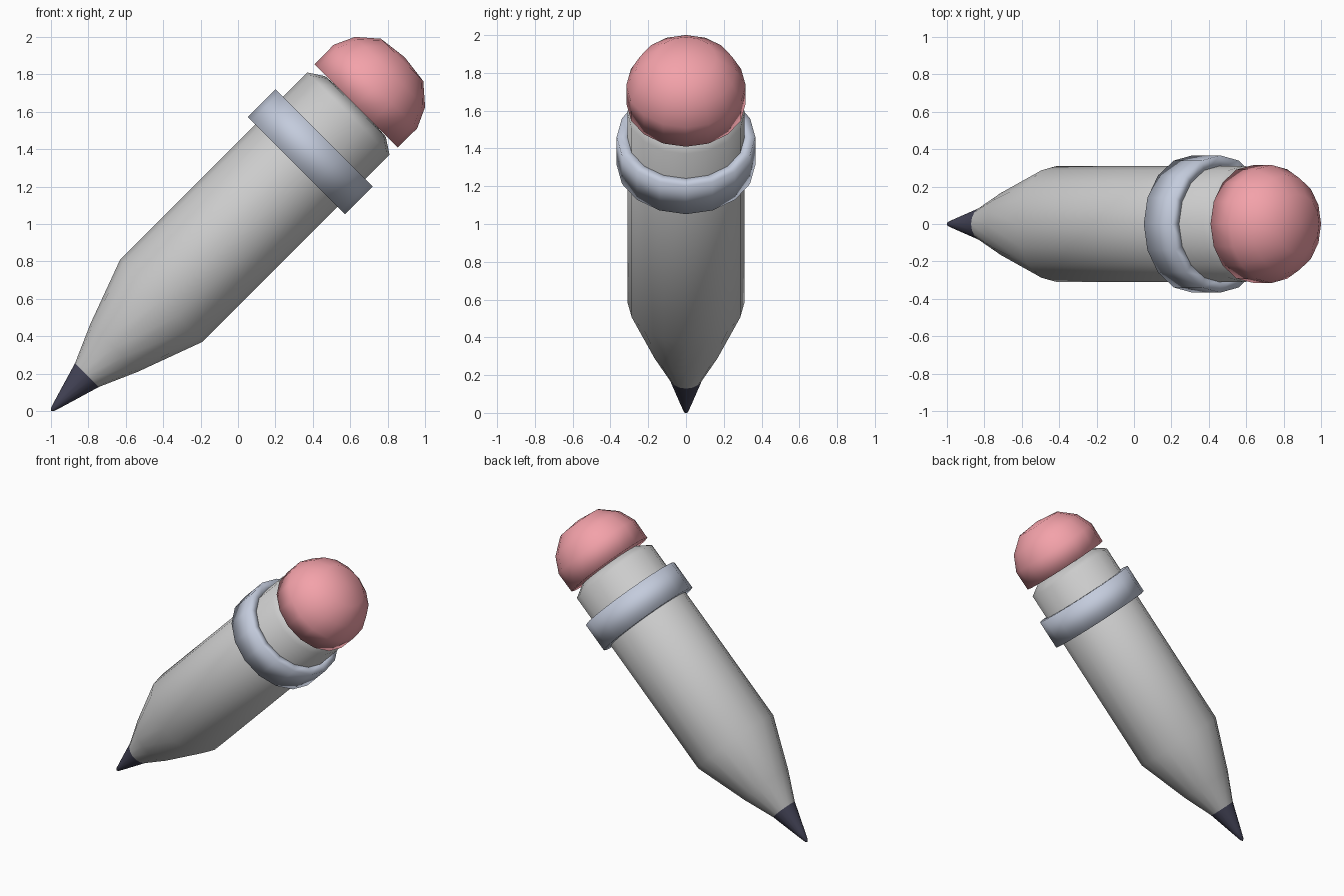
import bpy, bmesh
from math import pi, cos, sin
from mathutils import Matrix

if "Cube" in bpy.data.objects:
    bpy.data.objects.remove(bpy.data.objects["Cube"])

SIDES = 16
# Pencil axis: starts at the tip and leans 45 degrees towards +x
LEAN = Matrix.Translation((-1, 0, 0)) @ Matrix.Rotation(pi / 4, 4, 'Y')


def lathe(name, profile, color=None):
    """Revolve (radius, distance from tip) points around the pencil axis."""
    bm = bmesh.new()
    rings = []
    for r, d in profile:
        if r == 0:
            rings.append([bm.verts.new((0, 0, d))] * SIDES)
        else:
            rings.append([bm.verts.new((r * cos(2 * pi * i / SIDES),
                                        r * sin(2 * pi * i / SIDES), d))
                          for i in range(SIDES)])
    for a, b in zip(rings, rings[1:]):
        for i in range(SIDES):
            j = (i + 1) % SIDES
            bm.faces.new(list(dict.fromkeys((a[i], a[j], b[j], b[i]))))
    bmesh.ops.recalc_face_normals(bm, faces=bm.faces)
    for f in bm.faces:
        f.smooth = True
    bm.transform(LEAN)
    mesh = bpy.data.meshes.new(name)
    bm.to_mesh(mesh)
    bm.free()
    if color:
        mat = bpy.data.materials.new(name + "_color")
        mat.diffuse_color = (*color, 1)
        mat.use_nodes = True
        mat.node_tree.nodes["Principled BSDF"].inputs["Base Color"].default_value = mat.diffuse_color
        mesh.materials.append(mat)
    obj = bpy.data.objects.new(name, mesh)
    bpy.context.collection.objects.link(obj)
    return obj


# Dark lead point
lathe("lead", [(0, 0), (0.012, 0.012), (0.033, 0.08), (0.09, 0.272)],
      (0.06, 0.06, 0.1))

# Sharpened cone, shaft and domed end
lathe("shaft", [(0.09, 0.272), (0.18, 0.477), (0.311, 0.834),
                (0.311, 2.249), (0.23, 2.302), (0, 2.32)])

# Metal band, a closed collar around the shaft
lathe("band", [(0.30, 1.855), (0.367, 1.855), (0.367, 2.066),
               (0.30, 2.066), (0.30, 1.855)], (0.55, 0.6, 0.72))

# Domed eraser with a flat underside
lathe("eraser", [(0, 2.307), (0.314, 2.307), (0.316, 2.453), (0.265, 2.564),
                 (0.16, 2.655), (0, 2.675)], (0.9, 0.36, 0.4))
